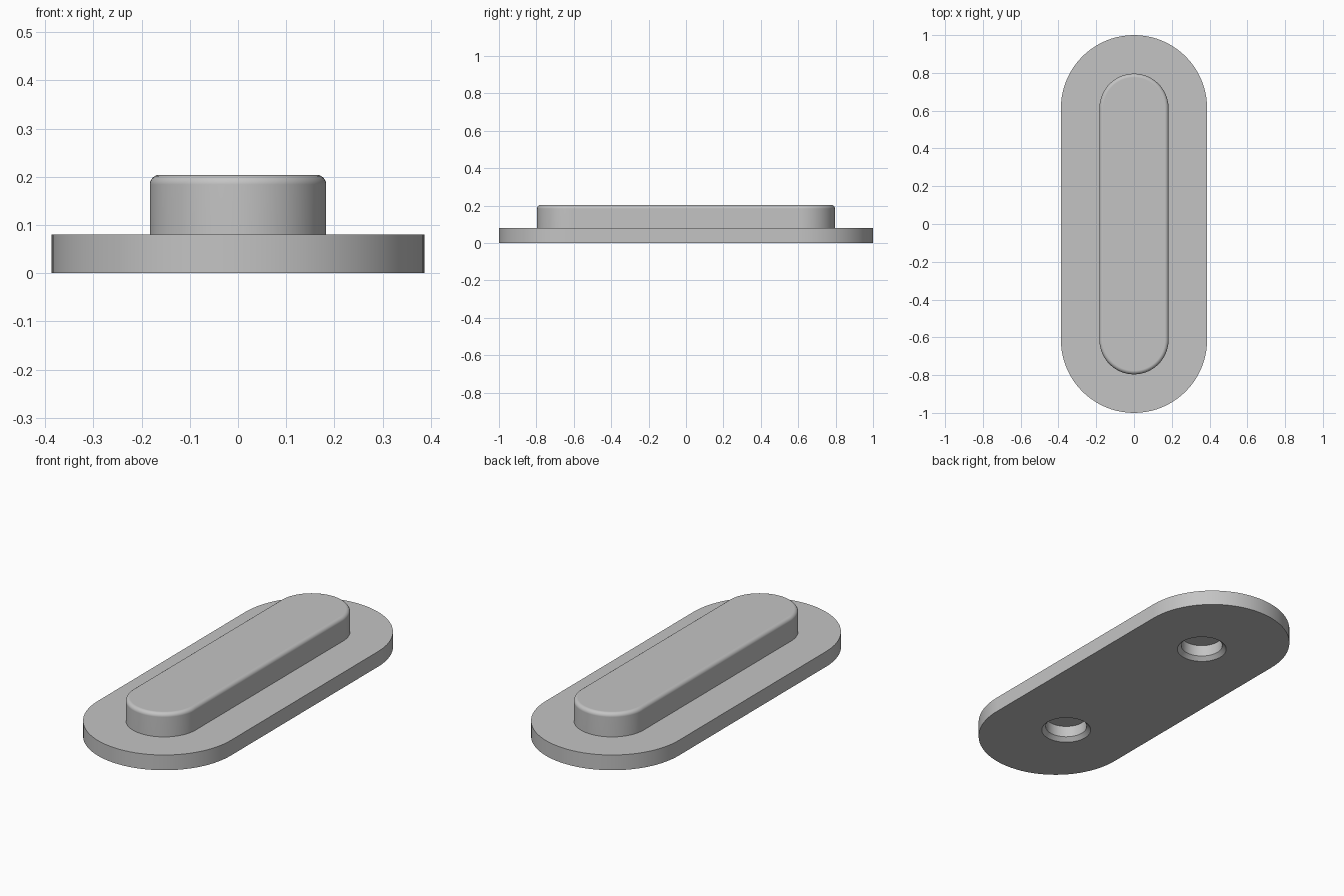
import bpy
import bmesh
from math import pi, sin, cos, radians

cube = bpy.data.objects.get("Cube")
if cube:
    bpy.data.objects.remove(cube, do_unlink=True)

HALF_STRAIGHT = 0.613   # distance from centre to each end arc's centre
PLATE_R, PLATE_TOP = 0.387, 0.08
PAD_R, PAD_TOP, PAD_ROUND = 0.183, 0.204, 0.02
HOLE_R, HOLE_Y, CHAMFER = 0.103, 0.53, 0.02

grey = bpy.data.materials.new("satin grey")
grey.use_nodes = True
colour = (0.55, 0.55, 0.55, 1)
grey.diffuse_color = colour
grey.node_tree.nodes["Principled BSDF"].inputs["Base Color"].default_value = colour


def slot_outline(radius, half, steps=40):
    """Rounded slot outline along y; a circle when half is zero."""
    points = []
    for side, start in ((1, 0), (-1, pi)):
        for i in range(steps + 1 if half else steps):
            a = start + pi * i / steps
            points.append((radius * cos(a), side * half + radius * sin(a)))
    return points


def stacked_solid(name, layers, half=0, centre_y=0):
    """Closed solid skinned through (radius, height) layers."""
    bm = bmesh.new()
    rings = [[bm.verts.new((x, y + centre_y, z)) for x, y in slot_outline(r, half)]
             for r, z in layers]
    n = len(rings[0])
    for low, high in zip(rings, rings[1:]):
        for i in range(n):
            j = (i + 1) % n
            bm.faces.new((low[i], low[j], high[j], high[i]))
    bm.faces.new(rings[0][::-1])
    bm.faces.new(rings[-1])
    mesh = bpy.data.meshes.new(name)
    bm.to_mesh(mesh)
    bm.free()
    mesh.materials.append(grey)
    obj = bpy.data.objects.new(name, mesh)
    bpy.context.collection.objects.link(obj)
    return obj


def activate(obj):
    bpy.ops.object.select_all(action='DESELECT')
    obj.select_set(True)
    bpy.context.view_layer.objects.active = obj


# Flat base plate with two chamfered screw holes
plate = stacked_solid("base_plate", [(PLATE_R, 0), (PLATE_R, PLATE_TOP)], HALF_STRAIGHT)
for side in (-1, 1):
    cutter = stacked_solid("hole_cutter", [(HOLE_R + 2 * CHAMFER, -CHAMFER),
                                           (HOLE_R, CHAMFER),
                                           (HOLE_R, PLATE_TOP + 0.05)],
                           centre_y=side * HOLE_Y)
    cutter.hide_render = True
    cut = plate.modifiers.new("screw hole", 'BOOLEAN')
    cut.operation = 'DIFFERENCE'
    cut.solver = 'EXACT'
    cut.object = cutter
    activate(plate)
    bpy.ops.object.modifier_apply(modifier=cut.name)
    bpy.data.objects.remove(cutter, do_unlink=True)

# Raised pad with a rounded top rim
rim = [(PAD_R - PAD_ROUND * (1 - cos(a)), PAD_TOP - PAD_ROUND * (1 - sin(a)))
       for a in (radians(15 * k) for k in range(7))]
pad = stacked_solid("raised_pad", [(PAD_R, PLATE_TOP)] + rim, HALF_STRAIGHT)

# Smooth curved walls, crisp flat faces
for obj in (plate, pad):
    activate(obj)
    bpy.ops.object.shade_smooth_by_angle(angle=radians(30))
    weighted = obj.modifiers.new("flat face normals", 'WEIGHTED_NORMAL')
    weighted.keep_sharp = True
